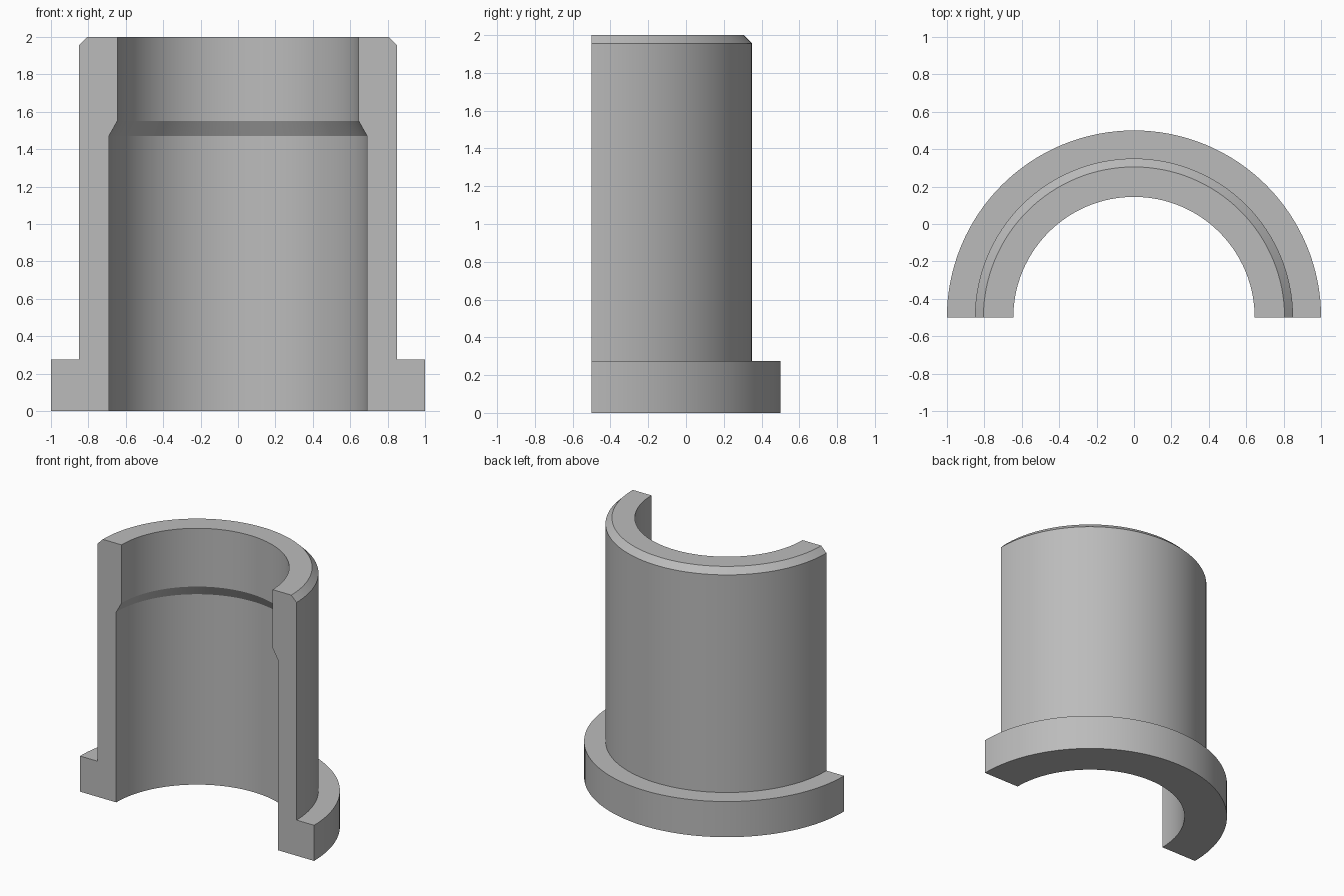
import bpy, bmesh, math
from mathutils import Vector

default = bpy.data.objects.get("Cube")
if default:
    bpy.data.objects.remove(default, do_unlink=True)

AXIS_Y = -0.5
SEGMENTS = 64

# Wall cross-section as (radius, height), counter-clockwise
PROFILE = [
    (0.69, 0), (1.0, 0), (1.0, 0.275), (0.85, 0.275),   # flange
    (0.85, 1.955), (0.805, 2.0),                        # outer wall, rim chamfer
    (0.645, 2.0), (0.645, 1.55), (0.69, 1.47),          # bore and inner taper
]

# Plain grey metal
grey = bpy.data.materials.new("grey")
grey.use_nodes = True
colour = (0.5, 0.5, 0.5, 1)
grey.diffuse_color = colour
grey.node_tree.nodes["Principled BSDF"].inputs["Base Color"].default_value = colour

# Sweep the section half a turn around the back
bm = bmesh.new()
rings = []
for i in range(SEGMENTS + 1):
    a = math.pi * i / SEGMENTS
    rings.append([bm.verts.new((r * math.cos(a), AXIS_Y + r * math.sin(a), z))
                  for r, z in PROFILE])
n = len(PROFILE)
for a, b in zip(rings, rings[1:]):
    for j in range(n):
        k = (j + 1) % n
        bm.faces.new((a[j], b[j], b[k], a[k]))

# Flat cut faces at the front
bm.faces.new(rings[0])
bm.faces.new(rings[-1][::-1])
bmesh.ops.recalc_face_normals(bm, faces=bm.faces)

mesh = bpy.data.meshes.new("half_flanged_sleeve")
bm.to_mesh(mesh)
bm.free()
mesh.materials.append(grey)
sleeve = bpy.data.objects.new("half_flanged_sleeve", mesh)
bpy.context.collection.objects.link(sleeve)

# Smooth round walls with crisp edges
bpy.context.view_layer.objects.active = sleeve
sleeve.select_set(True)
bpy.ops.object.shade_smooth_by_angle(angle=math.radians(25))
